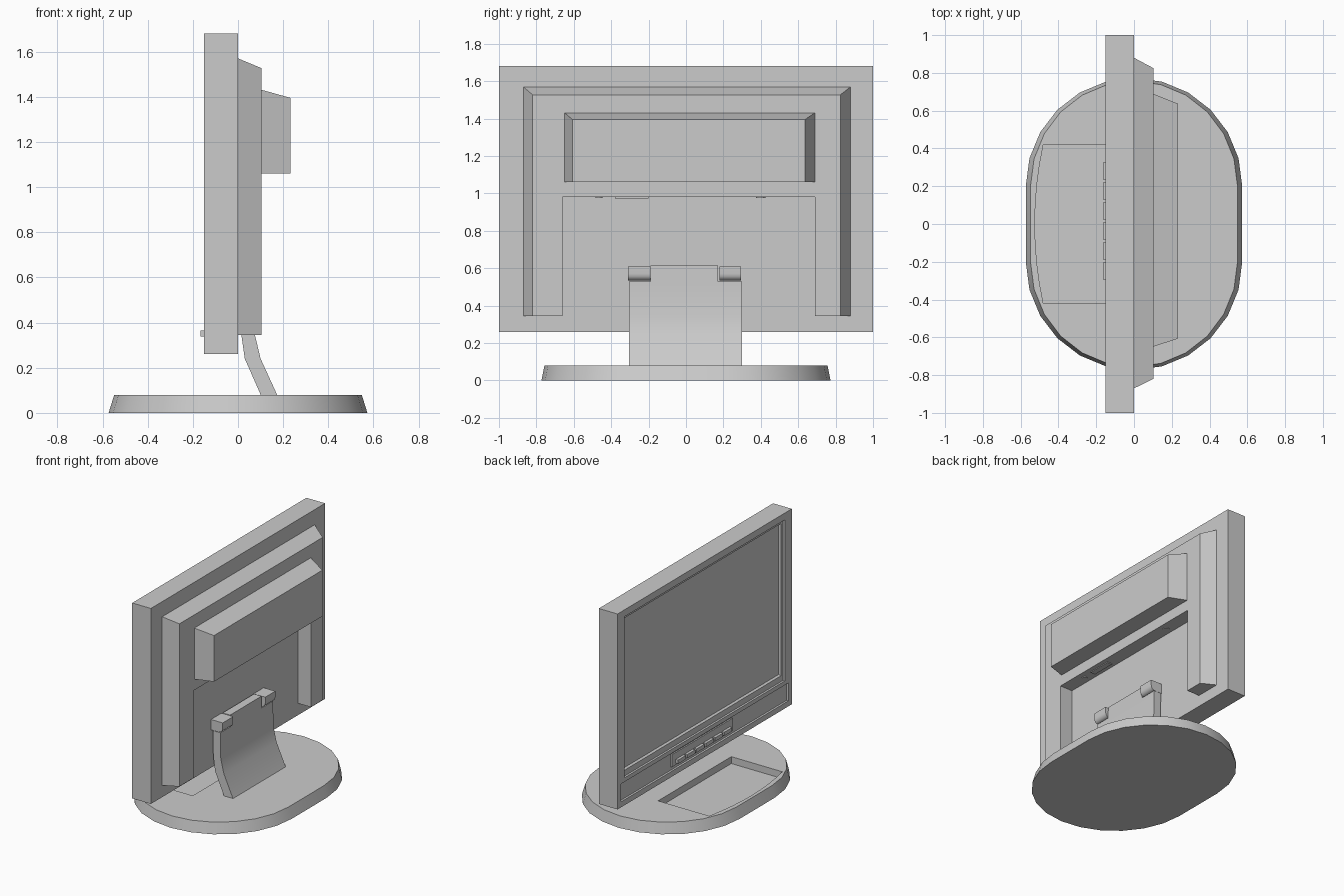
import bpy
import bmesh
from math import cos, sin, pi, radians

old = bpy.data.objects.get("Cube")
if old:
    bpy.data.objects.remove(old)

grey = bpy.data.materials.new("light grey plastic")
grey.use_nodes = True
COLOUR = (0.6, 0.6, 0.6, 1)
grey.diffuse_color = COLOUR
grey.node_tree.nodes["Principled BSDF"].inputs["Base Color"].default_value = COLOUR


def loft(name, ring_a, ring_b, smooth=False):
    """Closed solid between two matching rings of points."""
    bm = bmesh.new()
    a = [bm.verts.new(p) for p in ring_a]
    b = [bm.verts.new(p) for p in ring_b]
    bm.faces.new(a)
    bm.faces.new(b[::-1])
    n = len(a)
    for i in range(n):
        j = (i + 1) % n
        bm.faces.new((a[j], a[i], b[i], b[j]))
    bmesh.ops.recalc_face_normals(bm, faces=bm.faces)
    mesh = bpy.data.meshes.new(name)
    bm.to_mesh(mesh)
    bm.free()
    mesh.materials.append(grey)
    ob = bpy.data.objects.new(name, mesh)
    bpy.context.collection.objects.link(ob)
    if smooth:
        bpy.ops.object.select_all(action='DESELECT')
        ob.select_set(True)
        bpy.context.view_layer.objects.active = ob
        bpy.ops.object.shade_smooth_by_angle(angle=radians(32))
    return ob


def rect(x, y0, y1, z0, z1):
    return [(x, y0, z0), (x, y1, z0), (x, y1, z1), (x, y0, z1)]


def box(name, x0, x1, *yz):
    return loft(name, rect(x0, *yz), rect(x1, *yz))


def prism(name, profile, y0, y1, smooth=False):
    """Extrude an (x, z) profile along y."""
    return loft(name, [(x, y0, z) for x, z in profile],
                [(x, y1, z) for x, z in profile], smooth)


def cut(target, cutter):
    """Carve the cutter out of the target, then drop the cutter."""
    cutter.hide_render = True
    mod = target.modifiers.new("cut", 'BOOLEAN')
    mod.operation = 'DIFFERENCE'
    mod.solver = 'EXACT'
    mod.object = cutter
    bpy.ops.object.select_all(action='DESELECT')
    target.select_set(True)
    bpy.context.view_layer.objects.active = target
    bpy.ops.object.modifier_apply(modifier=mod.name)
    bpy.data.objects.remove(cutter)


# Screen case with stepped screen recess and lower control strip
case = box("screen_case", -0.15, 0, -1, 1, 0.26, 1.68)
cut(case, loft("bezel_cutter", rect(-0.16, -0.92, 0.92, 0.46, 1.63),
               rect(-0.135, -0.92, 0.92, 0.46, 1.63)))
cut(case, loft("screen_cutter", rect(-0.14, -0.9, 0.9, 0.5, 1.61),
               rect(-0.12, -0.89, 0.89, 0.51, 1.6)))
cut(case, box("strip_cutter", -0.16, -0.135, -0.96, 0.96, 0.3, 0.43))

# Control panel and its row of buttons
box("control_panel", -0.145, -0.13, -0.33, 0.37, 0.325, 0.415)
for i in range(6):
    y = -0.295 + i * 0.106
    box("button", -0.165, -0.14, y, y + 0.09, 0.338, 0.365)

# Rear housing, open below as an upside-down U
housing = loft("rear_housing", rect(0, -0.87, 0.88, 0.345, 1.57),
               rect(0.103, -0.82, 0.825, 0.345, 1.527))
cut(housing, box("bay_cutter", -0.1, 0.2, -0.66, 0.69, 0.2, 0.98))
loft("rear_box", rect(0.1, -0.65, 0.69, 1.06, 1.432),
     rect(0.232, -0.607, 0.637, 1.06, 1.395))

# Sockets on the underside of the housing
box("video_socket", 0.03, 0.07, -0.38, -0.2, 0.974, 0.985)
for name, y, r in (("audio_socket", -0.465, 0.018), ("power_socket", 0.4, 0.025)):
    rings = [[(0.05 + r * cos(k * pi / 6), y + r * sin(k * pi / 6), z)
              for k in range(12)] for z in (0.975, 0.985)]
    loft(name, *rings)

# Stand neck with notched upper corners
neck = prism("stand_neck", [(0.105, 0.07), (0.03, 0.24), (0.015, 0.345), (0.01, 0.615),
                            (0.07, 0.615), (0.075, 0.345), (0.1, 0.24), (0.178, 0.07)],
             -0.305, 0.3, smooth=True)
for y0, y1 in ((-0.4, -0.19), (0.17, 0.4)):
    cut(neck, box("notch_cutter", -0.1, 0.2, y0, y1, 0.53, 0.7))

# Hinges with a rounded lower edge
hinge_profile = [(0, 0.61), (0.094, 0.61), (0.094, 0.57)]
hinge_profile += [(0.064 + 0.03 * cos(a * pi / 8), 0.57 - 0.035 * sin(a * pi / 8))
                  for a in range(1, 5)] + [(0, 0.535)]
for y0, y1 in ((-0.31, -0.19), (0.18, 0.295)):
    prism("hinge", hinge_profile, y0, y1, smooth=True)


# Stadium-shaped base with a tray in front
def stadium(rx, ry, z):
    ring = []
    for side, start in ((1, 0), (-1, 12)):
        for k in range(13):
            a = (start + k) * pi / 12
            ring.append((rx * cos(a), side * 0.2 + ry * sin(a), z))
    return ring


base = loft("stand_base", stadium(0.573, 0.573, 0), stadium(0.548, 0.557, 0.08), smooth=True)
tray = [(-0.07, -0.42)]
tray += [(-0.525 + 0.045 * (t / 4) ** 2, 0.42 * t / 4) for t in range(-4, 5)]
tray += [(-0.07, 0.42)]
cut(base, loft("tray_cutter", [(x, y, 0.03) for x, y in tray],
               [(x, y, 0.1) for x, y in tray]))
